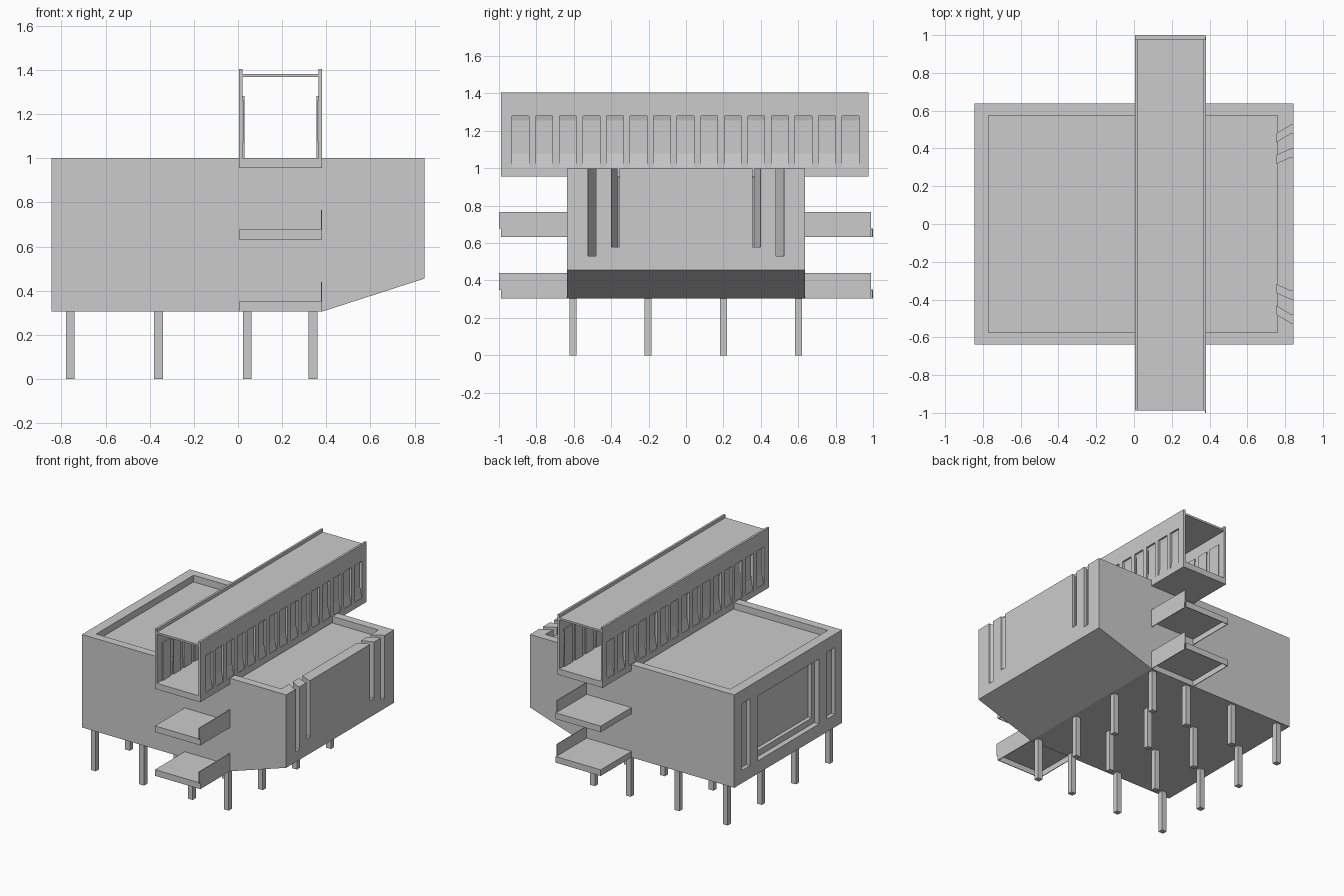
import bpy, bmesh
from mathutils import Vector

if "Cube" in bpy.data.objects:
    bpy.data.objects.remove(bpy.data.objects["Cube"])


def prism(name, pts, axis, lo, hi):
    """Extrude a 2D outline: axis 'y' uses (x, z) points, axis 'z' uses (x, y)."""
    def place(p, h):
        return Vector((p[0], h, p[1])) if axis == 'y' else Vector((p[0], p[1], h))
    bm = bmesh.new()
    a = [bm.verts.new(place(p, lo)) for p in pts]
    b = [bm.verts.new(place(p, hi)) for p in pts]
    bm.faces.new(a)
    bm.faces.new(b[::-1])
    n = len(pts)
    for i in range(n):
        bm.faces.new((a[i], b[i], b[(i + 1) % n], a[(i + 1) % n]))
    bmesh.ops.recalc_face_normals(bm, faces=bm.faces[:])
    me = bpy.data.meshes.new(name)
    bm.to_mesh(me)
    bm.free()
    ob = bpy.data.objects.new(name, me)
    bpy.context.collection.objects.link(ob)
    return ob


def box(name, x0, x1, y0, y1, z0, z1):
    return prism(name, [(x0, y0), (x1, y0), (x1, y1), (x0, y1)], 'z', z0, z1)


def cut(target, cutters):
    """Subtract each cutter, then remove it."""
    bpy.context.view_layer.objects.active = target
    for c in cutters:
        c.hide_render = True
        m = target.modifiers.new("cut", 'BOOLEAN')
        m.operation = 'DIFFERENCE'
        m.solver = 'EXACT'
        m.object = c
        bpy.ops.object.modifier_apply(modifier=m.name)
        bpy.data.objects.remove(c, do_unlink=True)


# Main block with sloped underside
body = prism("main_block", [(-.845, .305), (.38, .305), (.845, .455),
                            (.845, 1.0), (-.845, 1.0)], 'y', -.637, .637)
cutters = [box("roof_recess", -.77, .76, -.575, .575, .95, 1.1)]
# Slanted slots in the right wall
for s in (1, -1):
    for a, b, drop, z in ((.48, .523, .045, .53), (.355, .397, .034, .58)):
        pts = [(.87, b), (.83, b), (.755, b - drop),
               (.755, a - drop), (.83, a), (.87, a)]
        cutters.append(prism("slot", [(x, y * s) for x, y in pts], 'z', z, 1.12))
# Left wall: stepped large window and two narrow ones
cutters += [box("big_window", -.9, -.805, -.366, .354, .40, .885),
            box("big_window_step", -.9, -.775, -.335, .323, .445, .855),
            box("narrow_window", -.9, -.815, .45, .545, .40, .90),
            box("narrow_window", -.9, -.815, -.555, -.46, .40, .90)]
cut(body, cutters)

# Stilts
for x in (-.76, -.36, .042, .34):
    for y in (-.605, -.203, .2, .602):
        box("stilt", x - .02, x + .02, y - .019, y + .019, 0, .31)

# Upper gallery, open at both ends
Y0, Y1, CX = -.988, .977, .1925
box("gallery_floor", .005, .38, Y0, Y1, .955, 1.0)
box("gallery_roof", .018, .367, Y0, Y1, 1.368, 1.382)
window_ys = [-.884 + .126 * i for i in range(15)]
for side, s in (("right", 1), ("left", -1)):
    def mx(d):
        return CX + s * (.1875 - d)
    x0, x1 = sorted((mx(0), mx(.016)))
    wall = box(side + "_gallery_wall", x0, x1, Y0, Y1, .99, 1.405)
    cut(wall, [box("opening", x0 - .02, x1 + .02, y - .045, y + .045, 1.003, 1.28)
               for y in window_ys])
    # Recessed panes with sloped sill and head
    pane = [(.003, 1.0), (.018, 1.08), (.018, 1.255), (.012, 1.281),
            (.024, 1.281), (.024, 1.0)]
    for y in window_ys:
        prism(side + "_window_pane", [(mx(d), z) for d, z in pane],
              'y', y - .0455, y + .0455)

# Balconies: hollow slab with one side parapet, front and back
for z in (.305, .632):
    for name, s, slab, wall in (("front", -1, .988, 1.0), ("back", 1, 1.0, .99)):
        def bal(part, x0, x1, a, b, z0, z1):
            ya, yb = sorted((a * s, b * s))
            box(name + "_balcony_" + part, x0, x1, ya, yb, z0, z1)
        bal("deck", .005, .378, .63, slab, z + .041, z + .046)
        bal("end_skirt", .005, .378, slab - .005, slab, z, z + .044)
        bal("side_skirt", .005, .010, .63, slab - .004, z, z + .044)
        bal("inner_skirt", .375, .38, .63, .988, z, z + .046)
        bal("parapet", .375, .38, .63, wall, z + .045, z + .134)
